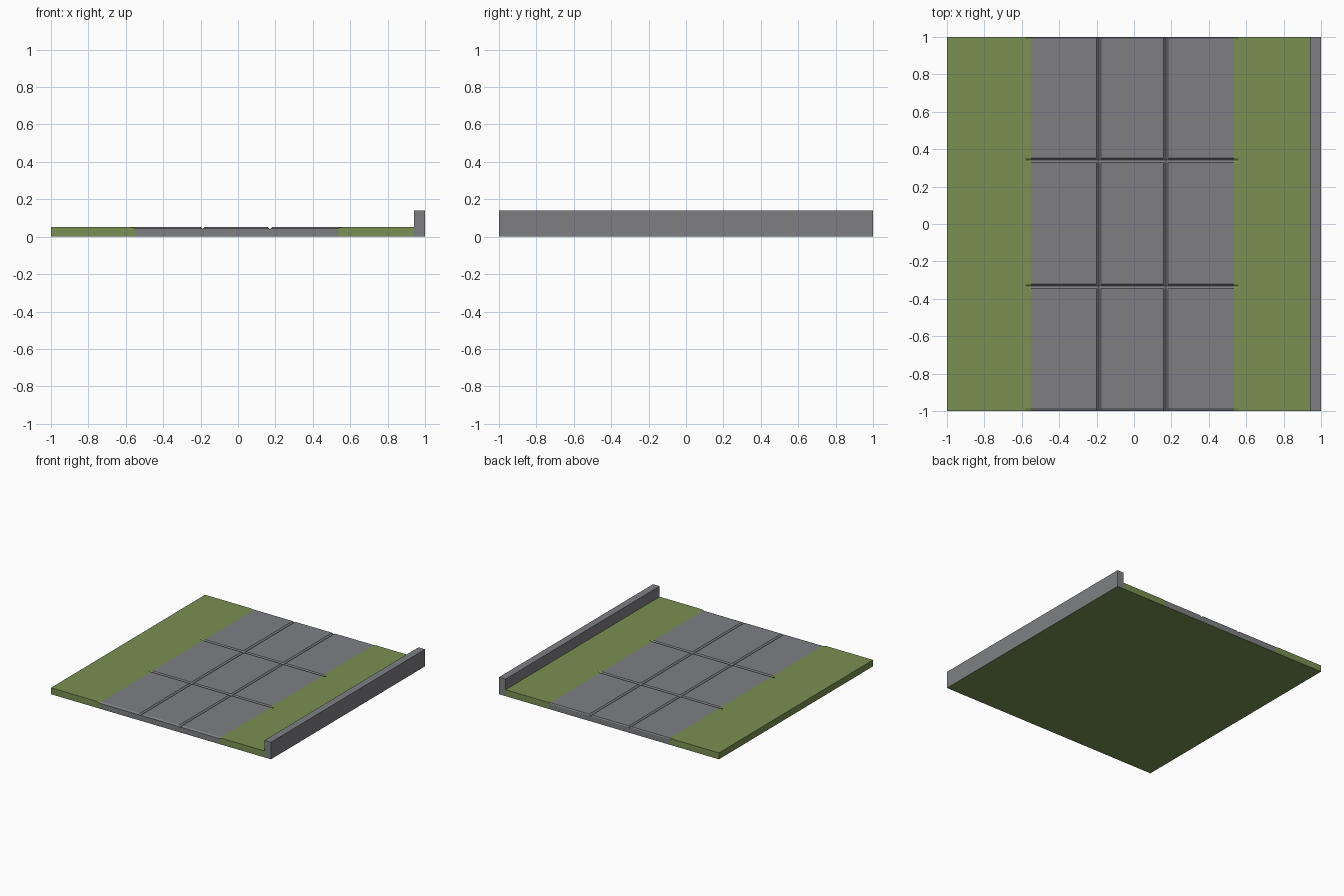
import bpy, bmesh

if "Cube" in bpy.data.objects:
    bpy.data.objects.remove(bpy.data.objects["Cube"])

def material(name, rgb):
    m = bpy.data.materials.new(name)
    m.diffuse_color = (*rgb, 1)
    m.use_nodes = True
    m.node_tree.nodes["Principled BSDF"].inputs["Base Color"].default_value = m.diffuse_color
    return m

grass = material("grass green", (0.19, 0.28, 0.085))
stone = material("stone grey", (0.21, 0.213, 0.226))

def make_object(name, bm):
    bmesh.ops.recalc_face_normals(bm, faces=bm.faces)
    mesh = bpy.data.meshes.new(name)
    bm.to_mesh(mesh)
    bm.free()
    mesh.materials.append(grass)
    mesh.materials.append(stone)
    ob = bpy.data.objects.new(name, mesh)
    bpy.context.collection.objects.link(ob)
    return ob

# Ground tile: paved path between two lawns, with V-shaped joints
LEFT, RIGHT, TOP, CURB = -0.55, 0.535, 0.053, 0.94
x_joints, y_joints = (-0.188, 0.171), (-0.332, 0.342)
HALF = 0.012
xs = sorted([-1, LEFT - 0.03, LEFT, RIGHT, RIGHT + 0.025, CURB]
            + [j + d for j in x_joints for d in (-HALF, 0, HALF)])
ys = sorted([-1, -0.985, 0.995, 1]
            + [j + d for j in y_joints for d in (-HALF, 0, HALF)])

def height(x, y):
    on_path = LEFT <= x <= RIGHT
    if on_path and (x in x_joints or y in y_joints):
        return TOP - 0.012
    if on_path and abs(y) == 1:
        return TOP - 0.008
    return TOP

bm = bmesh.new()
grid = [[bm.verts.new((x, y, height(x, y))) for x in xs] for y in ys]
for a, b in zip(grid, grid[1:]):
    for i in range(len(xs) - 1):
        bm.faces.new((a[i], a[i + 1], b[i + 1], b[i]))

# Side walls and underside
rim = [e for e in bm.edges if e.is_boundary]
ext = bmesh.ops.extrude_edge_only(bm, edges=rim)["geom"]
for v in ext:
    if isinstance(v, bmesh.types.BMVert):
        v.co.z = 0
bmesh.ops.contextual_create(bm, geom=[e for e in ext if isinstance(e, bmesh.types.BMEdge)])
bm.normal_update()
for f in bm.faces:
    c = f.calc_center_median()
    f.material_index = int(LEFT < c.x < RIGHT and c.z > 0.001)
make_object("path_and_lawn", bm)

# Raised kerb along the right edge, green underneath
bm = bmesh.new()
bmesh.ops.create_cube(bm, size=1)
for v in bm.verts:
    v.co = (CURB if v.co.x < 0 else 1, v.co.y * 2, 0.14 if v.co.z > 0 else 0)
for f in bm.faces:
    f.material_index = int(f.calc_center_median().z > 0.001)
make_object("kerb", bm)
